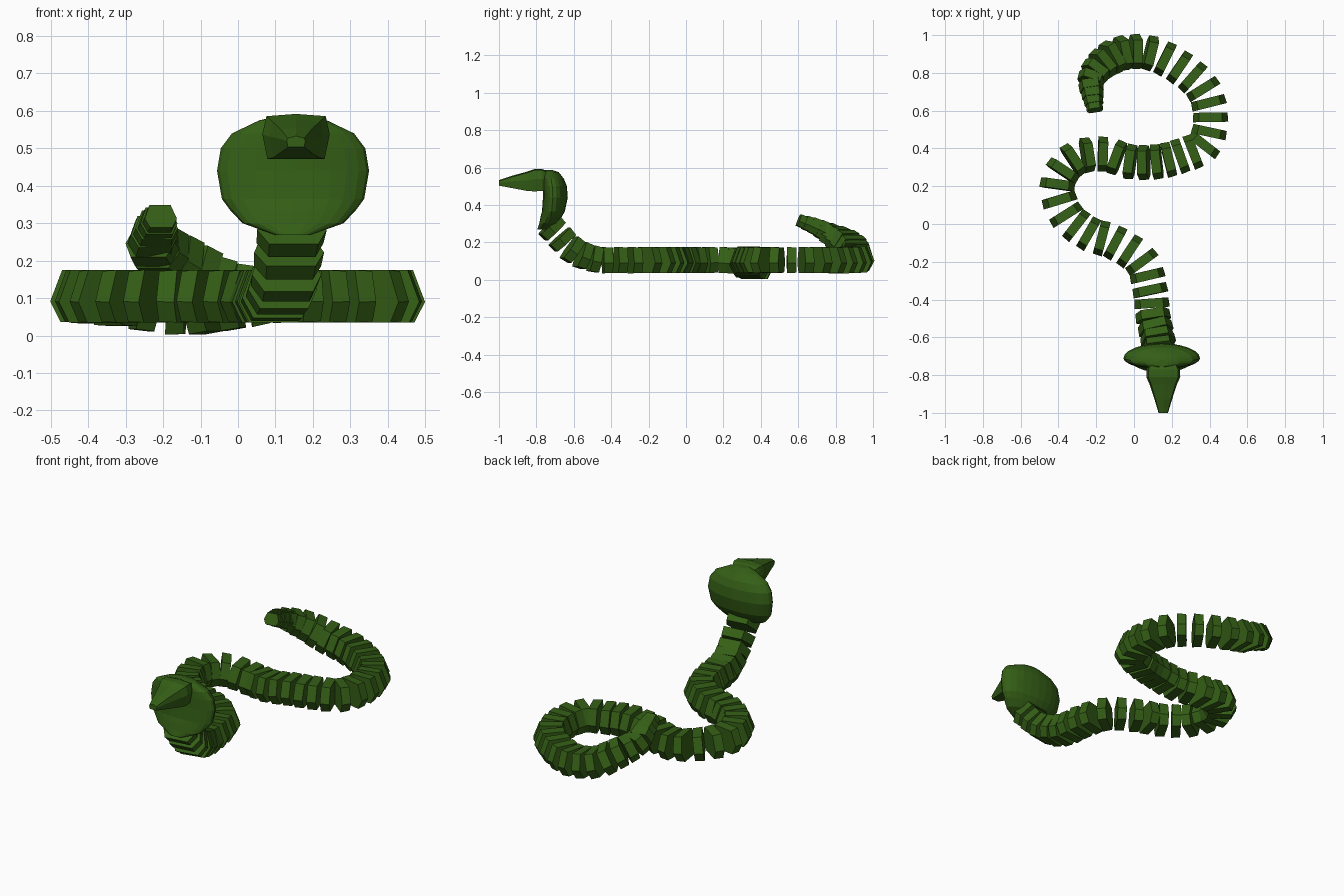
import bpy, math
from mathutils import Vector

if "Cube" in bpy.data.objects:
    bpy.data.objects.remove(bpy.data.objects["Cube"])

mat = bpy.data.materials.new("green_scales")
mat.diffuse_color = (0.035, 0.115, 0.008, 1)
mat.use_nodes = True
mat.node_tree.nodes["Principled BSDF"].inputs["Base Color"].default_value = mat.diffuse_color


def loft(name, rings):
    """Closed solid through equal-sized rings of points."""
    n = len(rings[0])
    verts = [tuple(p) for r in rings for p in r]
    faces = [tuple(range(n))[::-1], tuple(range(len(verts) - n, len(verts)))]
    for k in range(len(rings) - 1):
        for i in range(n):
            j = (i + 1) % n
            faces.append((k * n + i, k * n + j, (k + 1) * n + j, (k + 1) * n + i))
    me = bpy.data.meshes.new(name)
    me.from_pydata(verts, [], faces)
    import bmesh
    bm = bmesh.new()
    bm.from_mesh(me)
    bmesh.ops.recalc_face_normals(bm, faces=bm.faces)
    bm.to_mesh(me)
    bm.free()
    me.materials.append(mat)
    ob = bpy.data.objects.new(name, me)
    bpy.context.collection.objects.link(ob)
    return ob


# Spine path, neck to tail: every second body segment sits on a point
PATH = [Vector(p) for p in (
    (.14, -.715, .275), (.125, -.605, .16), (.10, -.485, .11), (.085, -.35, .105),
    (.04, -.20, .105), (-.10, -.10, .105), (-.24, -.05, .105), (-.36, .05, .105),
    (-.405, .21, .105), (-.32, .34, .095), (-.165, .37, .072), (-.02, .33, .085),
    (.12, .33, .105), (.245, .36, .105), (.37, .42, .105), (.405, .565, .105),
    (.365, .715, .105), (.24, .83, .105), (.085, .905, .11), (-.06, .905, .14),
    (-.165, .85, .20), (-.225, .77, .245), (-.22, .69, .285), (-.21, .625, .31))]


def spine(i):
    """Catmull-Rom position and tangent at half-step i."""
    k = min(i // 2, len(PATH) - 2)
    t = i / 2 - k
    p1, p2 = PATH[k], PATH[k + 1]
    p0 = PATH[k - 1] if k else 2 * p1 - p2
    p3 = PATH[k + 2] if k + 2 < len(PATH) else 2 * p2 - p1
    a, b, c = p2 - p0, 2 * p0 - 5 * p1 + 4 * p2 - p3, 3 * p1 - p0 - 3 * p2 + p3
    pos = p1 + (a * t + b * t * t + c * t ** 3) / 2
    return pos, ((a + 2 * b * t + 3 * c * t * t) / 2).normalized()


# Body segments: hexagonal slabs, shrinking over the tail
HEX = ((-.062, .07), (.062, .07), (.094, -.015), (.066, -.07), (-.066, -.07), (-.094, -.015))
count = 2 * len(PATH) - 1
for i in range(count):
    pos, tan = spine(i)
    side = tan.cross(Vector((0, 0, 1))).normalized()
    up = side.cross(tan)
    left = count - 1 - i
    s = min(1, .48 + .075 * left)
    rings = [[pos + tan * d + (side * u + up * v) * s * q for u, v in HEX]
             for d, q in ((-.025, 1), (.025, .96))]
    loft(f"body_segment_{i + 1:02d}", rings)

# Hood: z, half width, front y, rim y, back y
HOOD = ((.268, .045, -.795, -.775, -.75), (.30, .135, -.785, -.745, -.69),
        (.335, .168, -.778, -.725, -.665), (.365, .19, -.77, -.718, -.648),
        (.44, .203, -.765, -.712, -.632), (.50, .193, -.765, -.715, -.637),
        (.54, .163, -.765, -.722, -.653), (.575, .09, -.765, -.73, -.68),
        (.588, .03, -.757, -.742, -.72))
N = 24
rings = []
for z, w, yf, ye, yb in HOOD:
    ring = []
    for k in range(N):
        c, s = math.cos(math.tau * k / N), math.sin(math.tau * k / N)
        ring.append((.147 + w * c, ye + (s * (yb - ye) if s > 0 else -s * (yf - ye)), z))
    rings.append(ring)
loft("hood", rings)

# Head: y, half width, bottom z, top z
HEAD = ((-.71, .06, .485, .57), (-.77, .088, .475, .592), (-.81, .09, .472, .592),
        (-.85, .072, .475, .578), (-.93, .046, .49, .556), (-1.0, .025, .503, .533))
rings = []
for y, w, b, t in HEAD:
    m = b + .55 * (t - b)
    rings.append([(.155 + w * f, y, z) for f, z in
                  ((-.85, b), (.85, b), (1, m), (.88, t - .006), (0, t), (-.88, t - .006), (-1, m))])
loft("head", rings)
